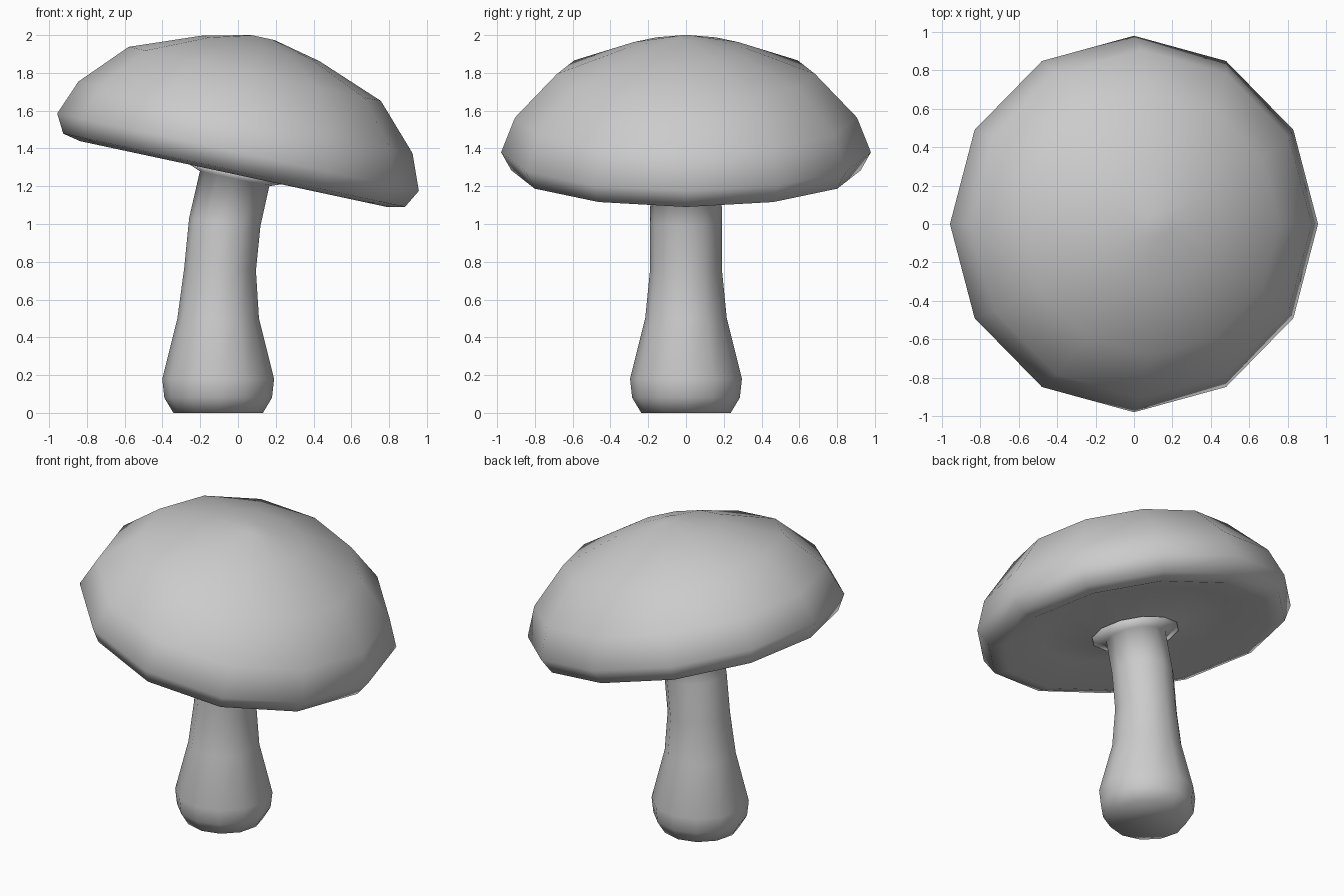
import bpy, bmesh
from math import cos, sin, pi, radians
from mathutils import Vector, Matrix

if "Cube" in bpy.data.objects:
    bpy.data.objects.remove(bpy.data.objects["Cube"])

SIDES = 12


def ring_solid(name, rings):
    """Loft through (radius, centre x, centre z, tilt in degrees) rings, closing both ends."""
    bm = bmesh.new()
    loops = []
    for r, cx, cz, tilt in rings:
        m = Matrix.Translation((cx, 0, cz)) @ Matrix.Rotation(radians(tilt), 4, 'Y')
        loops.append([bm.verts.new(m @ Vector((r * cos(2 * pi * i / SIDES),
                                               r * sin(2 * pi * i / SIDES), 0)))
                      for i in range(SIDES)])
    for a, b in zip(loops, loops[1:]):
        for i in range(SIDES):
            j = (i + 1) % SIDES
            bm.faces.new((a[i], a[j], b[j], b[i]))
    bm.faces.new(loops[0][::-1])
    bm.faces.new(loops[-1])
    bmesh.ops.recalc_face_normals(bm, faces=bm.faces)
    for f in bm.faces:
        f.smooth = True
    mesh = bpy.data.meshes.new(name)
    bm.to_mesh(mesh)
    bm.free()
    obj = bpy.data.objects.new(name, mesh)
    bpy.context.collection.objects.link(obj)
    return obj


# Cap: tilted dome with a rounded rim and a recessed underside (radius, height above rim)
TILT = 12.1
cap_profile = [(0.17, -0.12), (0.26, -0.105), (0.58, -0.045), (0.83, -0.118),
               (0.925, -0.098), (0.979, 0), (0.905, 0.188), (0.683, 0.424),
               (0.32, 0.562), (0.065, 0.621)]
t = radians(TILT)
ring_solid("mushroom_cap", [(r, h * sin(t), 1.38 + h * cos(t), TILT)
                            for r, h in cap_profile])

# Stem: bulbous foot, gentle bend, flared collar under the cap
ring_solid("mushroom_stem", [
    (0.237, -0.105, 0.0, 0), (0.285, -0.105, 0.08, 0), (0.296, -0.105, 0.18, 0),
    (0.216, -0.105, 0.5, 0), (0.19, -0.095, 0.76, 2), (0.19, -0.07, 1.01, 6),
    (0.188, -0.018, 1.24, TILT), (0.27, -0.01, 1.27, TILT)])
